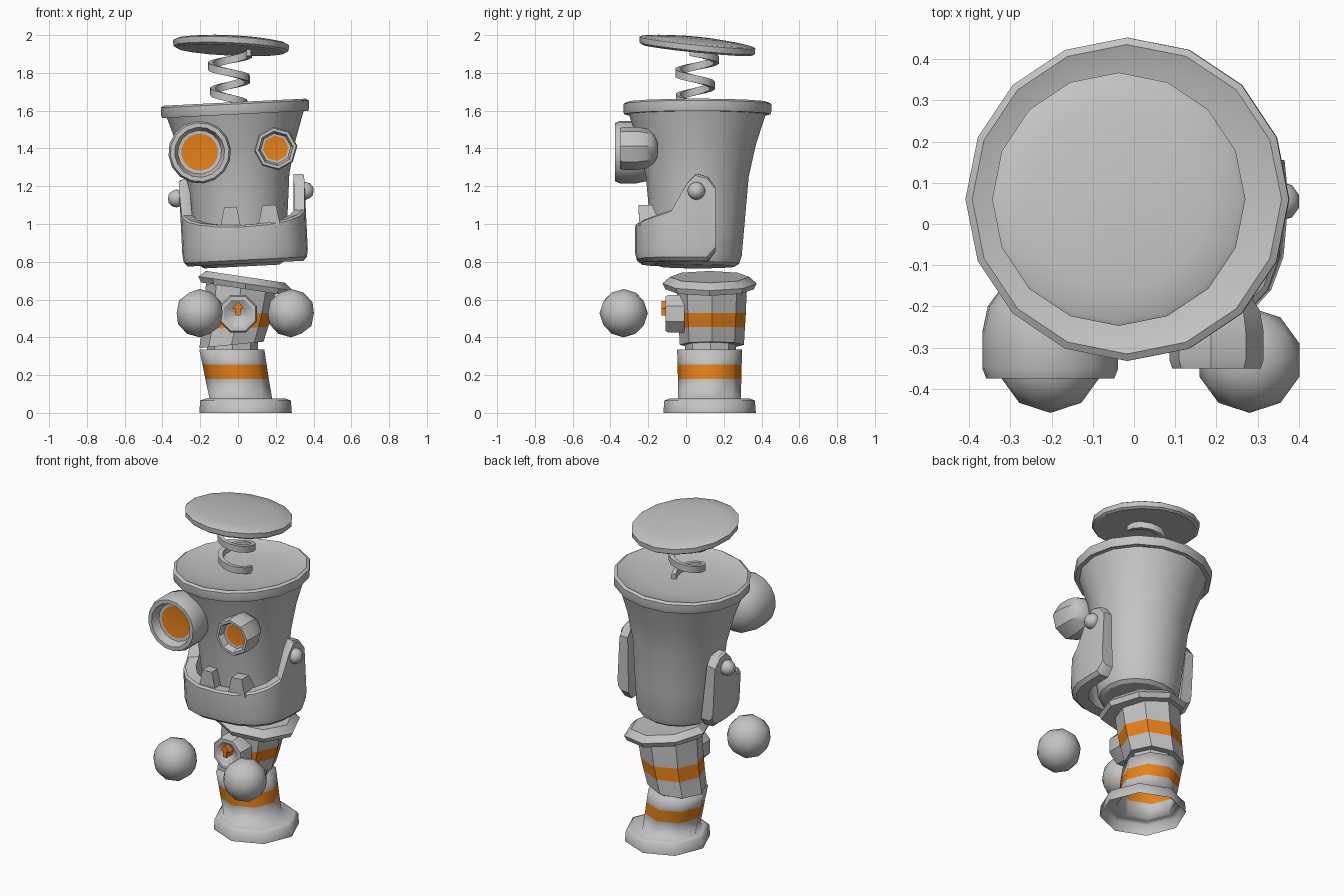
import bpy, bmesh
from math import cos, sin, pi, radians
from mathutils import Vector, Matrix

cube = bpy.data.objects.get("Cube")
if cube:
    bpy.data.objects.remove(cube)


def material(name, rgb):
    m = bpy.data.materials.new(name)
    m.use_nodes = True
    m.diffuse_color = (*rgb, 1)
    m.node_tree.nodes["Principled BSDF"].inputs["Base Color"].default_value = (*rgb, 1)
    return m


GREY = material("grey_metal", (0.55, 0.55, 0.55))
ORANGE = material("orange_paint", (0.8, 0.22, 0.01))
FORWARD = Matrix.Rotation(pi / 2, 4, 'X')  # local z points to the front


def finish(name, bm, matrix=Matrix(), mats=(GREY, ORANGE), fix=True):
    bm.transform(matrix)
    if fix:
        bmesh.ops.recalc_face_normals(bm, faces=bm.faces)
    for f in bm.faces:
        f.smooth = True
    for e in bm.edges:
        e.smooth = len(e.link_faces) == 2 and e.calc_face_angle(0) < radians(32)
    me = bpy.data.meshes.new(name)
    bm.to_mesh(me)
    bm.free()
    for m in mats:
        me.materials.append(m)
    ob = bpy.data.objects.new(name, me)
    bpy.context.collection.objects.link(ob)
    return ob


def sweep(name, sections, caps=(True, True), bands=(), matrix=Matrix(), cap_mat=0):
    """Skin a list of closed sections; bands lists the strips painted orange."""
    bm = bmesh.new()
    rows = [[bm.verts.new(p) for p in s] for s in sections]
    n = len(rows[0])
    for i, (a, b) in enumerate(zip(rows, rows[1:])):
        for j in range(n):
            k = (j + 1) % n
            bm.faces.new((a[j], a[k], b[k], b[j])).material_index = int(i in bands)
    if caps[0]:
        bm.faces.new(rows[0][::-1])
    if caps[1]:
        bm.faces.new(rows[-1]).material_index = cap_mat
    return finish(name, bm, matrix, fix=all(caps))


def ring(cx, cy, z, r, sides, sx=0.0, sy=0.0, phase=0.0):
    """Circle of points on a plane with slopes sx and sy."""
    pts = []
    for i in range(sides):
        a = 2 * pi * i / sides + phase
        x, y = r * cos(a), r * sin(a)
        pts.append((cx + x, cy + y, z + sx * x + sy * y))
    return pts


def ball(name, loc, r, detail=2):
    bm = bmesh.new()
    bmesh.ops.create_icosphere(bm, subdivisions=detail, radius=r)
    return finish(name, bm, Matrix.Translation(loc))


# Foot flange and lower body, one shell open at the bottom
lower = [(0.04, 0, 0.245), (0.04, 0.065, 0.24), (0.04, 0.075, 0.215),
         (0.015, 0.076, 0.166), (-0.005, 0.18, 0.168),
         (-0.018, 0.255, 0.17), (-0.033, 0.335, 0.172)]
sweep("lower_body", [ring(x, 0.125, z, r, 8) for x, z, r in lower],
      caps=(False, True), bands=(4,))

# Waist joint and upper body
sweep("waist_joint", [ring(-0.03, 0.13, z, 0.135, 8) for z in (0.32, 0.39)])
upper = [(-0.035, 0.36, 0.17, 0.1), (-0.015, 0.45, 0.175, 0.03),
         (0, 0.53, 0.18, 0), (0.015, 0.66, 0.185, -0.13)]
sweep("upper_body", [ring(x, 0.137, z, r, 8, s) for x, z, r, s in upper], bands=(1,))

# Neck collar
sweep("neck_collar", [ring(0.04, 0.125, z, r, 8, -0.15) for z, r in
                      ((0.655, 0.235), (0.685, 0.25), (0.72, 0.21))])

# Bucket head with rim and dished top
head = [(0.775, 0.2), (0.79, 0.222), (0.83, 0.235), (1.0, 0.25), (1.25, 0.272),
        (1.42, 0.31), (1.58, 0.362), (1.58, 0.387), (1.595, 0.392), (1.635, 0.392),
        (1.645, 0.375), (1.625, 0.32), (1.612, 0.2), (1.605, 0.02)]
sweep("bucket_head", [ring(0.02 - 0.043 * (z - 0.78), 0.06, z, r, 16, 0.05)
                      for z, r in head])

# Coil spring
coil = []
STEPS = 28
for i in range(STEPS + 1):
    t = i / STEPS
    a = 0.6 - t * 2.15 * 2 * pi
    z, r = 1.62 + 0.29 * t, 0.09 + 0.025 * t
    c = Vector((-0.045, 0.04 + 0.02 * t, z))
    out = Vector((cos(a), sin(a), 0))
    up = Vector((0, 0, 0.02))
    coil.append([c + out * (r + d) + up * s for d, s in
                 ((0.006, -1), (0.006, 1), (-0.02, 1), (-0.02, -1))])
sweep("spring", coil)

# Domed lid on the spring
lid = [(1.925, 0.02), (1.92, 0.29), (1.93, 0.305), (1.96, 0.307), (1.967, 0.295),
       (1.978, 0.22), (1.986, 0.12), (1.988, 0.02)]
sweep("lid", [ring(-0.037, 0.06, z, r, 16, -0.045, -0.1, pi / 16 * 2) for z, r in lid])

# Eyes: rounded housings with a recessed orange pupil
eye = [(-1, 0.35), (-0.9, 0.7), (-0.7, 0.92), (-0.45, 1), (-0.1, 1), (0, 0.94),
       (0, 0.8), (-0.2, 0.7), (-0.21, 0.59)]
for name, x, y, z, r, depth, sides in (("right_eye", -0.203, -0.375, 1.38, 0.166, 0.25, 16),
                                       ("left_eye", 0.2, -0.35, 1.4, 0.115, 0.2, 8)):
    sweep(name, [ring(0, 0, d * depth, s * r, sides, phase=0.12) for d, s in eye],
          matrix=Matrix.Translation((x, y, z)) @ FORWARD, cap_mat=1)

# Jaw: a U-shaped wall rising to an arm on each side
half = [(0.33, 0.155, 1.18), (0.332, 0.11, 1.235), (0.332, 0.05, 1.25), (0.332, 0, 1.2),
        (0.325, -0.08, 1.06), (0.295, -0.16, 1.035), (0.235, -0.225, 1.015),
        (0.13, -0.265, 1.0)]
path = half + [(0, -0.27, 0.995)] + [(-x, y, z) for x, y, z in reversed(half)]


def jaw_section(x, y, top):
    lift = 0.05 if y > 0.12 else 0.0
    pts = []
    for s, z in ((0.92, 0.79 + lift), (0.98, 0.81 + lift), (1, 0.85 + lift),
                 (1, top - 0.01), (0.97, top), (0.83, top), (0.76, 0.79 + lift)):
        px = x * s
        pts.append((0.03 + px - 0.05 * (z - 1), 0.155 + (y - 0.155) * s, z + 0.05 * px))
    return pts


sweep("jaw", [jaw_section(*p) for p in path])

# Jaw bolts
ball("right_jaw_bolt", (-0.325, 0.055, 1.135), 0.048)
ball("left_jaw_bolt", (0.355, 0.055, 1.175), 0.048)

# Teeth
for name, x, z, r in (("right_tooth", -0.04, 0.98, 0.078), ("left_tooth", 0.165, 0.99, 0.084)):
    sweep(name, [ring(x, -0.19, z, r, 4, 0.05, 0, pi / 4),
                 ring(x, -0.215, z + 0.11, r * 0.6, 4, 0.05, 0, pi / 4)])

# Floating hands
for name, x in (("right_hand", -0.203), ("left_hand", 0.28)):
    ball(name, (x, -0.33, 0.528), 0.128)

# Chest badge with a hollow face
badge = [(-0.1, 1), (-0.015, 1), (0, 0.92), (0, 0.74), (-0.045, 0.08)]
sweep("chest_badge", [ring(0, 0, d, s * 0.108, 8, phase=pi / 8) for d, s in badge],
      matrix=Matrix.Translation((0, -0.108, 0.525)) @ FORWARD)

# Orange arrow on the badge
arrow = [(-0.012, 0.515), (0.012, 0.515), (0.012, 0.553), (0.03, 0.553),
         (0, 0.592), (-0.03, 0.553), (-0.012, 0.553)]
ob = sweep("badge_arrow", [[(x, y, z) for x, z in arrow] for y in (-0.07, -0.13)])
ob.data.materials.clear()
ob.data.materials.append(ORANGE)
